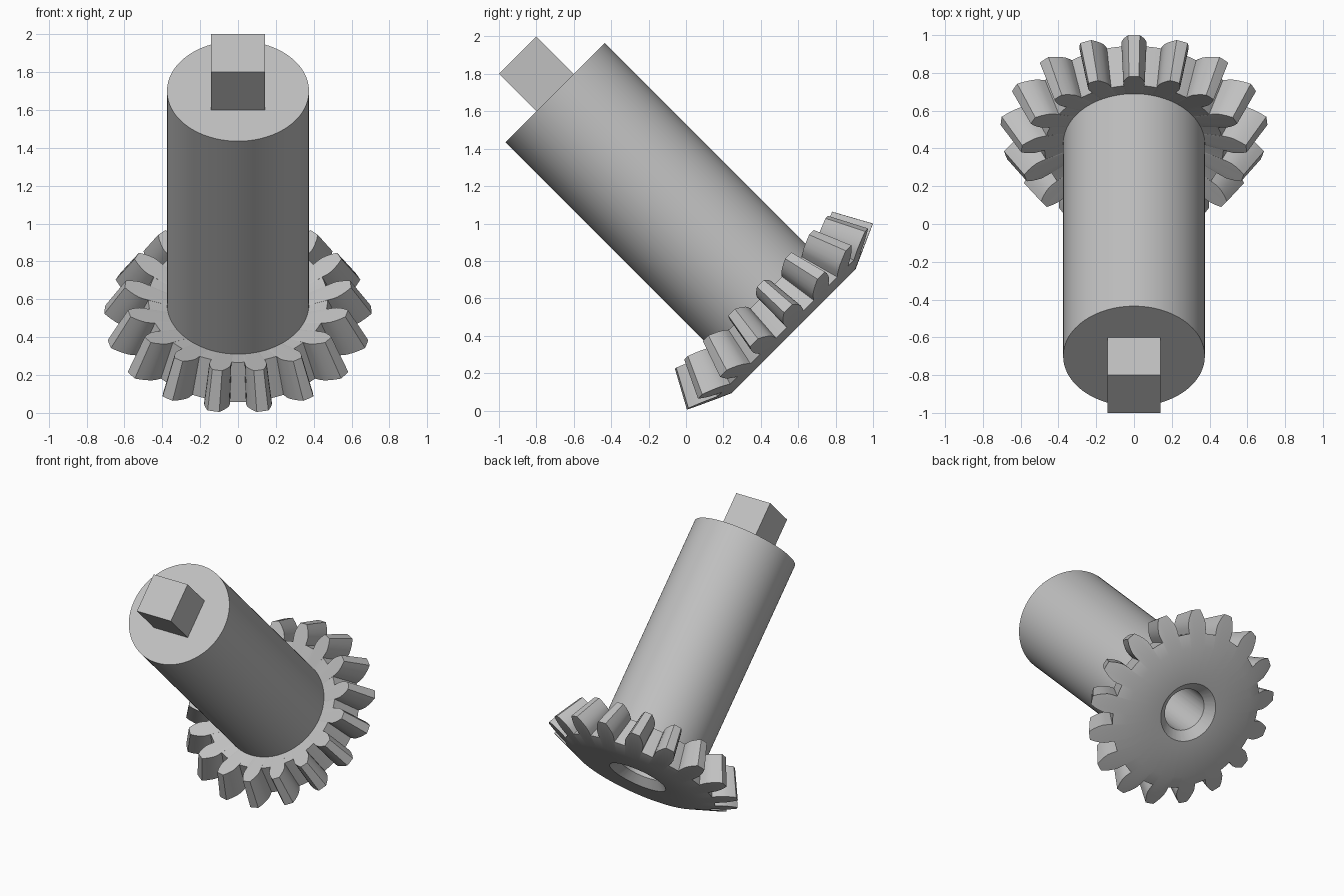
import bpy, bmesh
from math import sin, cos, pi, sqrt

cube = bpy.data.objects.get("Cube")
if cube:
    bpy.data.objects.remove(cube)

steel = bpy.data.materials.new("light grey steel")
steel.use_nodes = True
grey = (0.53, 0.53, 0.53, 1)
steel.diffuse_color = grey
steel.node_tree.nodes["Principled BSDF"].inputs["Base Color"].default_value = grey

TEETH = 17
APEX = 1.285          # height where the bevel cones meet
SCALE = 0.845         # small end of a tooth relative to its large end
ROOT, TIP = (0.56, -0.066), (0.707, 0.0)   # radius, height at the large end


def place(name, bm):
    """Turn a bmesh into an object leaning 45 degrees towards the front."""
    bmesh.ops.recalc_face_normals(bm, faces=bm.faces)
    mesh = bpy.data.meshes.new(name)
    bm.to_mesh(mesh)
    bm.free()
    mesh.materials.append(steel)
    ob = bpy.data.objects.new(name, mesh)
    bpy.context.collection.objects.link(ob)
    ob.location = (0, 0.5, 0.5)
    ob.rotation_euler.x = pi / 4
    bpy.ops.object.select_all(action="DESELECT")
    ob.select_set(True)
    bpy.context.view_layer.objects.active = ob
    bpy.ops.object.shade_smooth_by_angle(angle=pi / 6)
    return ob


def loft(name, rings, cap_first=False, cap_last=False):
    """Skin a list of closed rings; each ring is a list of points."""
    bm = bmesh.new()
    loops = [[bm.verts.new(p) for p in ring] for ring in rings]
    n = len(loops[0])
    for a, b in zip(loops, loops[1:]):
        for i in range(n):
            j = (i + 1) % n
            bm.faces.new((a[i], a[j], b[j], b[i]))
    if cap_first:
        bm.faces.new(loops[0])
    if cap_last:
        bm.faces.new(loops[-1])
    return place(name, bm)


def polar(angle, r, z):
    return (r * sin(angle), r * cos(angle), z)


def circle(angles, r, z):
    return [polar(a, r, z) for a in angles]


# Tooth flank: fraction of tooth height, half width
flank = [(0, 0.062), (0.1, 0.064), (0.25, 0.067), (0.42, 0.067), (0.6, 0.06),
         (0.8, 0.048), (1, 0.031)]
half_tooth = []
for f, w in flank:
    r = ROOT[0] + f * (TIP[0] - ROOT[0])
    z = ROOT[1] + f * (TIP[1] - ROOT[1])
    half_tooth.append((w / r, r, z))
tooth = [(-a, r, z) for a, r, z in half_tooth]
tooth += [(0, *TIP)] + half_tooth[::-1] + [(pi / TEETH, *ROOT)]

# Bevel gear: bore, countersink, flat back, toothed rim, hub face
outline = [(a + k * 2 * pi / TEETH, r, z) for k in range(TEETH) for a, r, z in tooth]
angles = [a for a, r, z in outline]
large_end = [polar(*p) for p in outline]
small_end = [polar(a, r * SCALE, APEX + (z - APEX) * SCALE) for a, r, z in outline]
loft("bevel_gear", [
    circle(angles, 0.15, 1.2),
    circle(angles, 0.15, -0.05),
    circle(angles, 0.21, -0.106),
    circle(angles, 0.47, -0.106),
    large_end,
    small_end,
    circle(angles, 0.37, 0.105),
], cap_first=True)

# Shaft
even = [2 * pi * i / 96 for i in range(96)]
loft("shaft", [circle(even, 0.375, 0.08), circle(even, 0.375, 1.697)], cap_last=True)

# Square drive on the shaft end
corners = [pi / 4 + i * pi / 2 for i in range(4)]
diagonal = 0.1414 * sqrt(2)
loft("square_drive", [circle(corners, diagonal, 1.69), circle(corners, diagonal, 1.98)],
     cap_first=True, cap_last=True)
